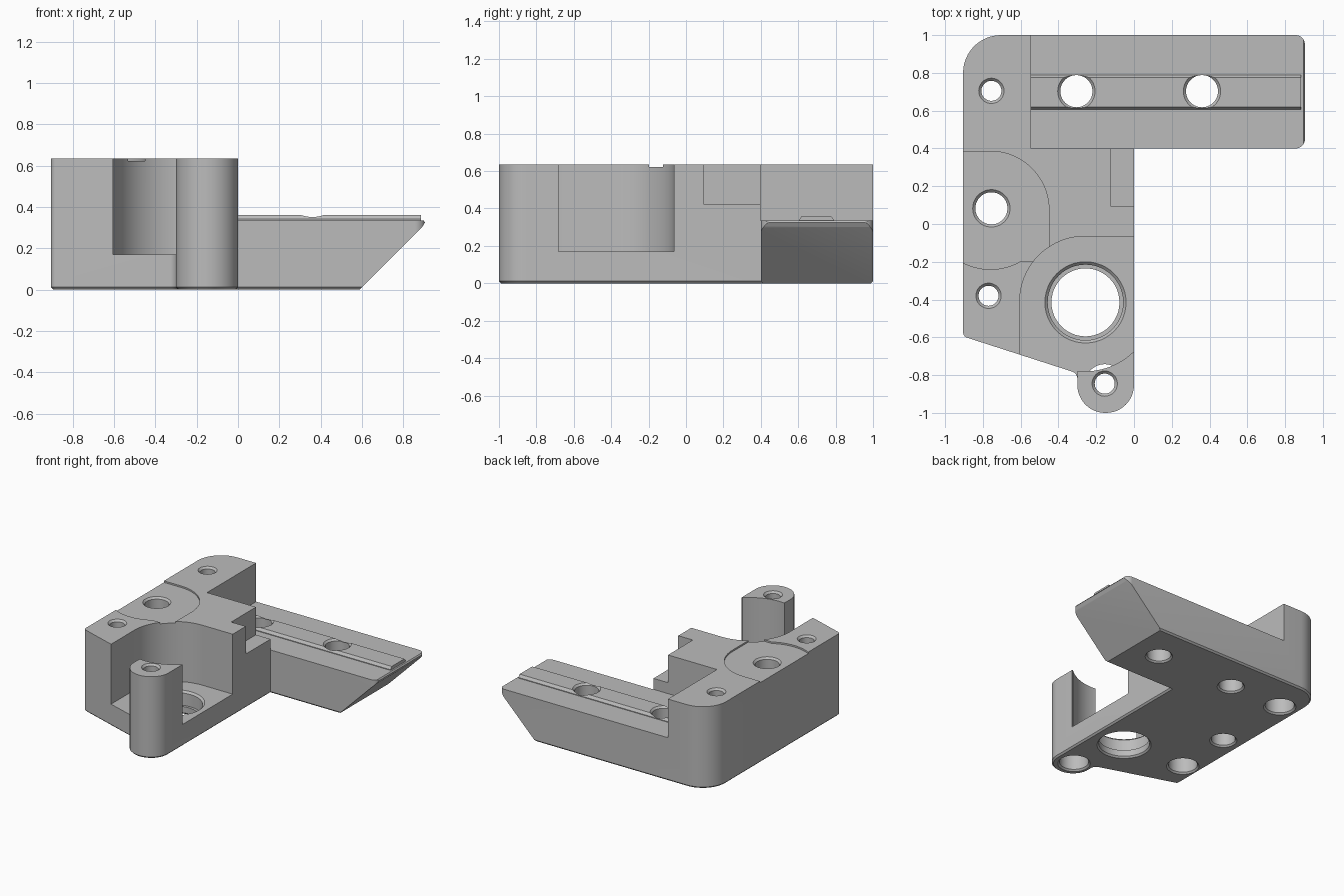
import bpy, bmesh
from math import radians, cos, sin, tan
from mathutils import Vector

cube = bpy.data.objects.get("Cube")
if cube:
    bpy.data.objects.remove(cube, do_unlink=True)

grey = bpy.data.materials.new("plain grey")
grey.use_nodes = True
grey.diffuse_color = (0.5, 0.5, 0.5, 1)
grey.node_tree.nodes["Principled BSDF"].inputs["Base Color"].default_value = (0.5, 0.5, 0.5, 1)

TOP, ARM_TOP, RIDGE_TOP, FLOOR = 0.635, 0.335, 0.36, 0.17
HIGH = 0.9


def arc(cx, cy, r, start, end, steps=20):
    angles = [radians(start + (end - start) * i / steps) for i in range(steps + 1)]
    return [(cx + r * cos(a), cy + r * sin(a)) for a in angles]


def rounded(corners, steps=12):
    """Outline from (x, y, radius) corners."""
    out = []
    for i, (x, y, r) in enumerate(corners):
        p = Vector((x, y))
        if r == 0:
            out.append((x, y))
            continue
        a = (Vector(corners[i - 1][:2]) - p).normalized()
        b = (Vector(corners[(i + 1) % len(corners)][:2]) - p).normalized()
        half = a.angle(b) / 2
        centre = p + (a + b).normalized() * (r / sin(half))
        start = p + a * (r / tan(half)) - centre
        sweep = start.angle_signed(p + b * (r / tan(half)) - centre)
        for k in range(steps + 1):
            t = -sweep * k / steps
            out.append((centre.x + start.x * cos(t) - start.y * sin(t),
                        centre.y + start.x * sin(t) + start.y * cos(t)))
    return out


def finish(bm, name):
    bmesh.ops.recalc_face_normals(bm, faces=bm.faces)
    mesh = bpy.data.meshes.new(name)
    bm.to_mesh(mesh)
    bm.free()
    mesh.materials.append(grey)
    obj = bpy.data.objects.new(name, mesh)
    bpy.context.collection.objects.link(obj)
    return obj


def prism(name, points, low, high, axis="z", chamfer=0):
    """Extrude an outline along z, x or y."""
    place = {"z": lambda u, v, w: (u, v, w),
             "x": lambda u, v, w: (w, u, v),
             "y": lambda u, v, w: (u, w, v)}[axis]
    bm = bmesh.new()
    base = bm.faces.new([bm.verts.new(place(u, v, low)) for u, v in points])
    rim = list(base.edges)
    ext = bmesh.ops.extrude_face_region(bm, geom=[base], use_keep_orig=True)
    verts = [g for g in ext["geom"] if isinstance(g, bmesh.types.BMVert)]
    bmesh.ops.translate(bm, verts=verts, vec=place(0, 0, high - low))
    bmesh.ops.recalc_face_normals(bm, faces=bm.faces)
    if chamfer:
        bmesh.ops.bevel(bm, geom=rim, offset=chamfer, segments=1, affect="EDGES")
    return finish(bm, name)


def box(name, x0, x1, y0, y1, z0, z1):
    return prism(name, [(x0, y0), (x1, y0), (x1, y1), (x0, y1)], z0, z1)


def bore(name, x, y, profile, sides=48):
    """Stacked round cutter from (height, radius) pairs."""
    bm = bmesh.new()
    rings = [[bm.verts.new((px, py, z)) for px, py in arc(x, y, r, 0, 360, sides)[:-1]]
             for z, r in profile]
    for lower, upper in zip(rings, rings[1:]):
        for i in range(sides):
            j = (i + 1) % sides
            bm.faces.new((lower[i], lower[j], upper[j], upper[i]))
    bm.faces.new(rings[0][::-1])
    bm.faces.new(rings[-1])
    return finish(bm, name)


def combine(target, tool, operation="DIFFERENCE"):
    tool.hide_render = True
    mod = target.modifiers.new("cut", "BOOLEAN")
    mod.operation = operation
    mod.solver = "EXACT"
    mod.object = tool
    bpy.context.view_layer.objects.active = target
    bpy.ops.object.modifier_apply(modifier=mod.name)
    bpy.data.objects.remove(tool, do_unlink=True)


# Whole footprint: block, arm and screw pillar
body = prism("bracket_body", rounded([
    (-0.905, 1, 0.2), (0.905, 1, 0.05), (0.905, 0.4, 0.05), (0, 0.4, 0),
    (0, -1, 0.148), (-0.3, -1, 0.148), (-0.3, -0.79, 0.04), (-0.905, -0.595, 0.03)]),
    0, TOP, chamfer=0.012)

# Lower the arm and slope its end
combine(body, box("arm_clearance", -0.545, 1.1, 0.399, 1.1, ARM_TOP, HIGH))
combine(body, prism("end_slope", [(0.57, -0.02), (0.89, 0.3), (0.905, 0.325),
                                  (0.89, 0.345), (1.1, 0.345), (1.1, -0.02)], 0.3, 1.1, "y"))

# Raised rail along the arm
rail = prism("arm_rail", [(0.605, 0.3), (0.605, 0.34), (0.62, RIDGE_TOP),
                          (0.775, RIDGE_TOP), (0.79, 0.34), (0.79, 0.3)], -0.6, 0.885, "x")
combine(body, rail, "UNION")

# Motor pocket, open towards the front and the side
cx, cy = -0.26, -0.41
pocket = (arc(cx, cy, 0.345, 180, 90) + [(0.1, -0.065), (0.1, -0.68)]
          + arc(cx, cy, 0.37, -47, -96) + [(-0.302, -0.95), (-0.605, -0.95)])
combine(body, prism("pocket", pocket, FLOOR, HIGH))

# Corner notch and shallow top recess
combine(body, box("corner_notch", -0.125, 0.1, 0.095, 0.5, 0.42, HIGH))
recess = ([(-1, 0.385)] + arc(-0.76, 0.075, 0.31, 90, 0) + [(-0.45, -0.197)]
          + arc(-0.76, 0.08, 0.32, -60, -116) + [(-1, -0.208)])
combine(body, prism("top_recess", recess, TOP - 0.012, HIGH))

# Screw holes with wide seats underneath
for x, y in ((-0.755, 0.705), (-0.77, -0.38), (-0.155, -0.845)):
    combine(body, bore("screw_hole", x, y, [
        (-0.1, 0.115), (0, 0.115), (0.012, 0.103), (0.2, 0.103), (0.2001, 0.053),
        (TOP - 0.015, 0.053), (TOP, 0.067), (HIGH, 0.067)]))

# Plain through holes
for x, y, top in ((-0.755, 0.083, TOP - 0.012), (-0.305, 0.703, RIDGE_TOP), (0.36, 0.703, RIDGE_TOP)):
    combine(body, bore("through_hole", x, y, [
        (-0.1, 0.097), (0, 0.097), (0.012, 0.085),
        (top - 0.014, 0.085), (top, 0.099), (HIGH, 0.099)]))

# Large stepped bore in the pocket floor
combine(body, bore("large_bore", -0.257, -0.415, [
    (-0.1, 0.192), (0, 0.192), (0.012, 0.18), (0.06, 0.18), (0.0601, 0.2),
    (FLOOR - 0.015, 0.2), (FLOOR, 0.215), (HIGH, 0.215)]))

bpy.ops.object.select_all(action="DESELECT")
body.select_set(True)
bpy.context.view_layer.objects.active = body
bpy.ops.object.shade_smooth_by_angle(angle=radians(30))
